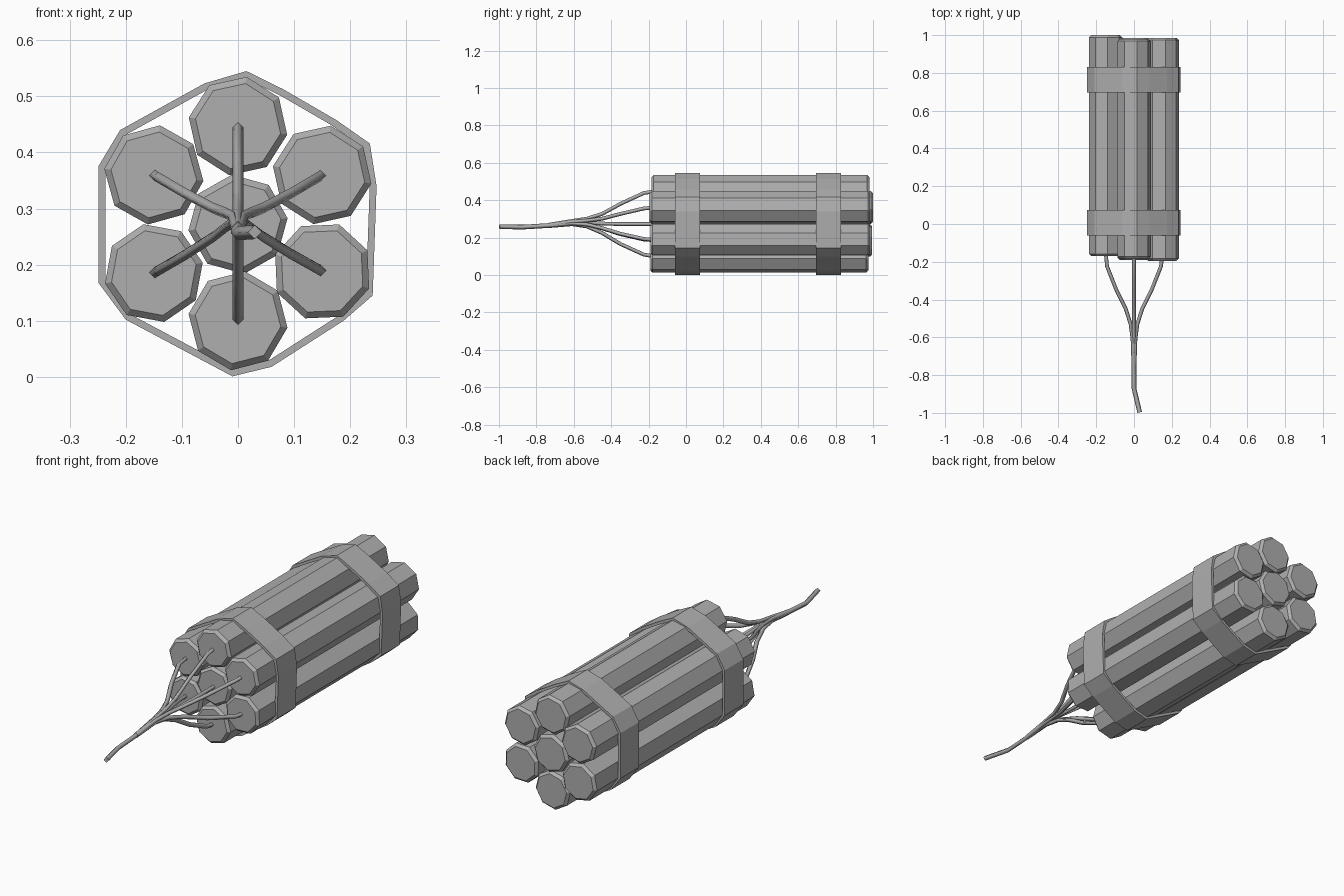
import bpy, bmesh, math
from mathutils import Vector

old = bpy.data.objects.get("Cube")
if old:
    bpy.data.objects.remove(old, do_unlink=True)

GREY = (0.43, 0.43, 0.43, 1.0)
mat = bpy.data.materials.new("plain grey")
mat.use_nodes = True
mat.diffuse_color = GREY
mat.node_tree.nodes["Principled BSDF"].inputs["Base Color"].default_value = GREY


def add_mesh(name, bm):
    bmesh.ops.recalc_face_normals(bm, faces=bm.faces)
    mesh = bpy.data.meshes.new(name)
    bm.to_mesh(mesh)
    bm.free()
    mesh.materials.append(mat)
    obj = bpy.data.objects.new(name, mesh)
    bpy.context.collection.objects.link(obj)
    return obj


def loft(bm, rings, closed=False):
    """Join successive rings of points with quads; cap the ends unless closed."""
    loops = [[bm.verts.new(p) for p in ring] for ring in rings]
    pairs = list(zip(loops, loops[1:]))
    if closed:
        pairs.append((loops[-1], loops[0]))
    for a, b in pairs:
        for i in range(len(a)):
            j = (i + 1) % len(a)
            bm.faces.new((a[i], a[j], b[j], b[i]))
    if not closed:
        bm.faces.new(loops[0])
        bm.faces.new(loops[-1])


def stick(name, x, z, turn, y0, y1, r=0.089, bevel=0.012):
    def ring(y, rad):
        return [(x + rad * math.cos(math.radians(turn + 45 * k)), y,
                 z + rad * math.sin(math.radians(turn + 45 * k))) for k in range(8)]
    bm = bmesh.new()
    loft(bm, [ring(y0, r - bevel), ring(y0 + bevel, r),
              ring(y1 - bevel, r), ring(y1, r - bevel)])
    add_mesh(name, bm)


def wire(name, points, radius=0.010):
    curve = bpy.data.curves.new(name, "CURVE")
    curve.dimensions = "3D"
    curve.bevel_depth = radius
    curve.bevel_resolution = 0
    curve.use_fill_caps = True
    spline = curve.splines.new("POLY")
    spline.points.add(len(points) - 1)
    for p, co in zip(spline.points, points):
        p.co = (*co, 1)
    curve.materials.append(mat)
    obj = bpy.data.objects.new(name, curve)
    bpy.context.collection.objects.link(obj)


# Sticks: name, x, z, turn, front end, back end
STICKS = [
    ("centre", 0.0, 0.272, 97, -0.18, 0.985),
    ("top", 0.0, 0.447, 80, -0.185, 0.98),
    ("bottom", 0.0, 0.1, 82, -0.19, 0.975),
    ("upper_left", 0.15, 0.36, 80, -0.195, 0.985),
    ("lower_left", 0.15, 0.188, 70, -0.19, 0.985),
    ("upper_right", -0.15, 0.36, 83, -0.17, 1.0),
    ("lower_right", -0.15, 0.185, 102, -0.17, 0.995),
]
for label, x, z, turn, y0, y1 in STICKS:
    stick(label + "_stick", x, z, turn, y0, y1)

    # Wire bending from the stick end into the bundle
    side = Vector((x, 0, z - 0.272))
    path = []
    for y, spread, mid in ((y0 + 0.02, 1.0, 0.272), (-0.225, 0.95, 0.272),
                           (-0.35, 0.62, 0.272), (-0.45, 0.29, 0.275),
                           (-0.53, 0.12, 0.28), (-0.61, 0.05, 0.28),
                           (-0.74, 0.02, 0.264)):
        path.append((side.x * spread, y, mid + side.z * spread))
    wire(label + "_wire", path)

# Twisted tail where the wires run together
wire("wire_tail", [(0, -0.6, 0.28), (0, -0.74, 0.264), (0, -0.87, 0.256),
                   (0.03, -0.997, 0.258)], 0.0125)

# Bands wrapped round the bundle
OUTLINE = [(0.015, 0.545), (0.08, 0.513), (0.175, 0.458), (0.235, 0.416),
           (0.247, 0.34), (0.24, 0.145), (0.188, 0.1), (0.06, 0.018),
           (-0.01, 0.001), (-0.2, 0.102), (-0.249, 0.168), (-0.249, 0.375),
           (-0.21, 0.44), (-0.06, 0.523)]


def band(name, y0, y1):
    def ring(y, s):
        return [(x * s, y, 0.273 + (z - 0.273) * s) for x, z in OUTLINE]
    bm = bmesh.new()
    loft(bm, [ring(y0, 0.95), ring(y0, 1), ring(y1, 1), ring(y1, 0.95)], closed=True)
    add_mesh(name, bm)


band("front_band", -0.06, 0.075)
band("back_band", 0.695, 0.83)
